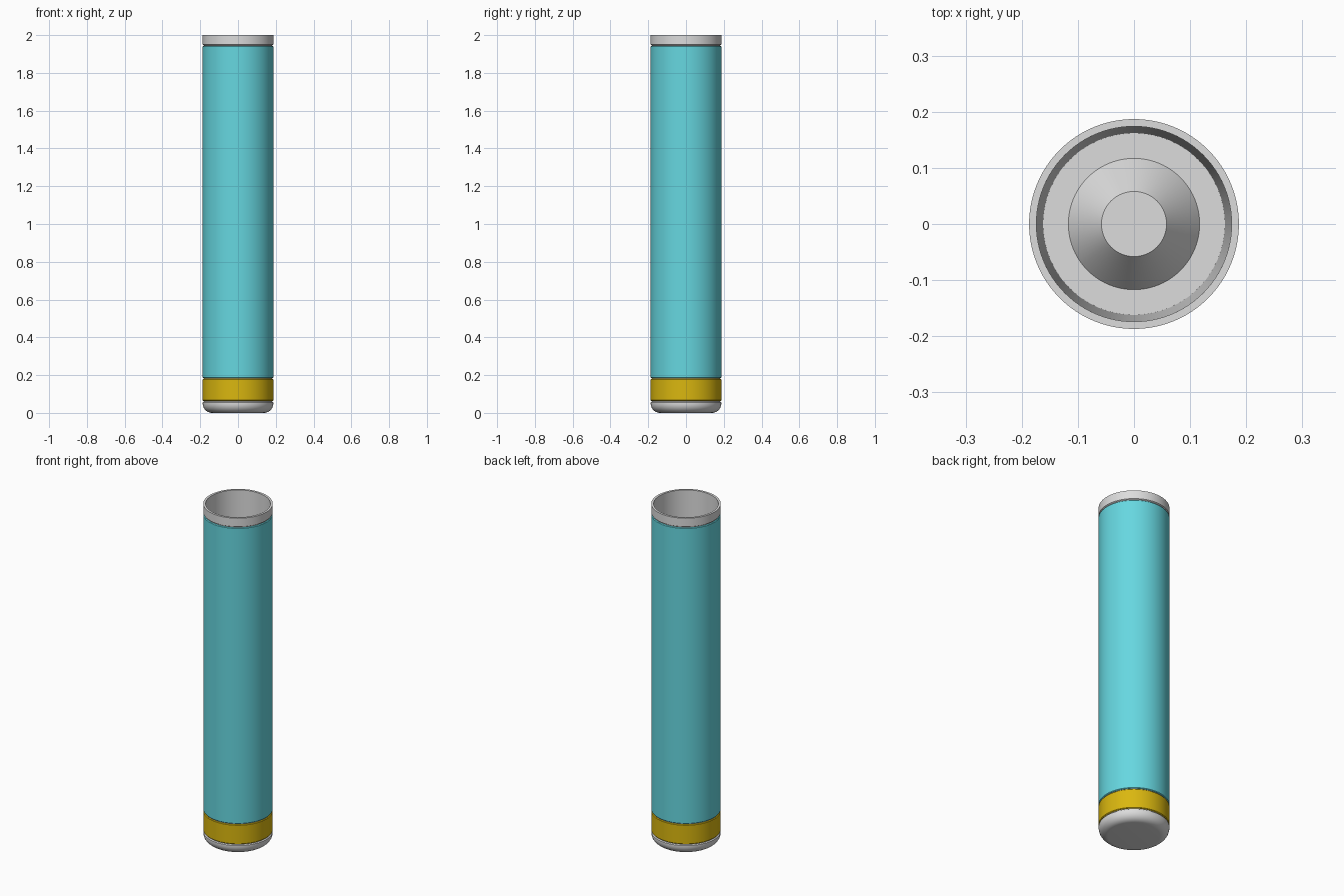
import bpy, bmesh, math

SEGMENTS = 96
R = 0.187       # outer radius
CORE = 0.181    # radius at the bottom of the grooves
C = 0.004       # edge chamfer

cube = bpy.data.objects.get("Cube")
if cube:
    bpy.data.objects.remove(cube, do_unlink=True)


def material(name, srgb):
    color = [(c / 255 / 12.92) if c < 11 else ((c / 255 + 0.055) / 1.055) ** 2.4 for c in srgb] + [1]
    mat = bpy.data.materials.new(name)
    mat.use_nodes = True
    mat.diffuse_color = color
    mat.node_tree.nodes["Principled BSDF"].inputs["Base Color"].default_value = color
    return mat


def lathe(name, profile, mat, closed=False):
    """Revolve (radius, height) points about z."""
    bm = bmesh.new()
    verts = [bm.verts.new((r, 0, z)) for r, z in profile]
    edges = [bm.edges.new(pair) for pair in zip(verts, verts[1:])]
    if closed:
        edges.append(bm.edges.new((verts[-1], verts[0])))
    bmesh.ops.spin(bm, geom=verts + edges, cent=(0, 0, 0), axis=(0, 0, 1),
                   angle=math.tau, steps=SEGMENTS, use_merge=True)
    bmesh.ops.remove_doubles(bm, verts=bm.verts, dist=1e-5)
    bmesh.ops.recalc_face_normals(bm, faces=bm.faces)
    mesh = bpy.data.meshes.new(name)
    bm.to_mesh(mesh)
    bm.free()
    mesh.materials.append(mat)
    obj = bpy.data.objects.new(name, mesh)
    bpy.context.collection.objects.link(obj)
    bpy.ops.object.select_all(action="DESELECT")
    obj.select_set(True)
    bpy.context.view_layer.objects.active = obj
    bpy.ops.object.shade_smooth_by_angle(angle=math.radians(30))
    return obj


def band(name, low, high, mat):
    """Chamfered sleeve around the core."""
    inner = CORE - 0.002
    return lathe(name, [(inner, low), (R - C, low), (R, low + C),
                        (R, high - C), (R - C, high), (inner, high)], mat, closed=True)


grey = material("light grey", (220, 220, 220))
teal = material("teal", (102, 215, 224))
yellow = material("mustard yellow", (218, 183, 15))

# Hollow body: rounded base, grooved outside, tapered bore, raised cone on its floor
round_r = 0.05
base = [(R - round_r + round_r * math.sin(a), round_r - round_r * math.cos(a))
        for a in (math.pi / 2 * i / 10 for i in range(11))]
outside = [(R, 0.056), (CORE, 0.06), (CORE, 1.946), (R, 1.95), (R, 2)]
inside = [(0.174, 2), (0.162, 0.06), (0.117, 0.06), (0.058, 0.14), (0, 0.14)]
lathe("tube_body", [(0, 0)] + base + outside + inside, grey)

# Coloured sleeves
band("lower_band", 0.063, 0.181, yellow)
band("main_sleeve", 0.184, 1.943, teal)
